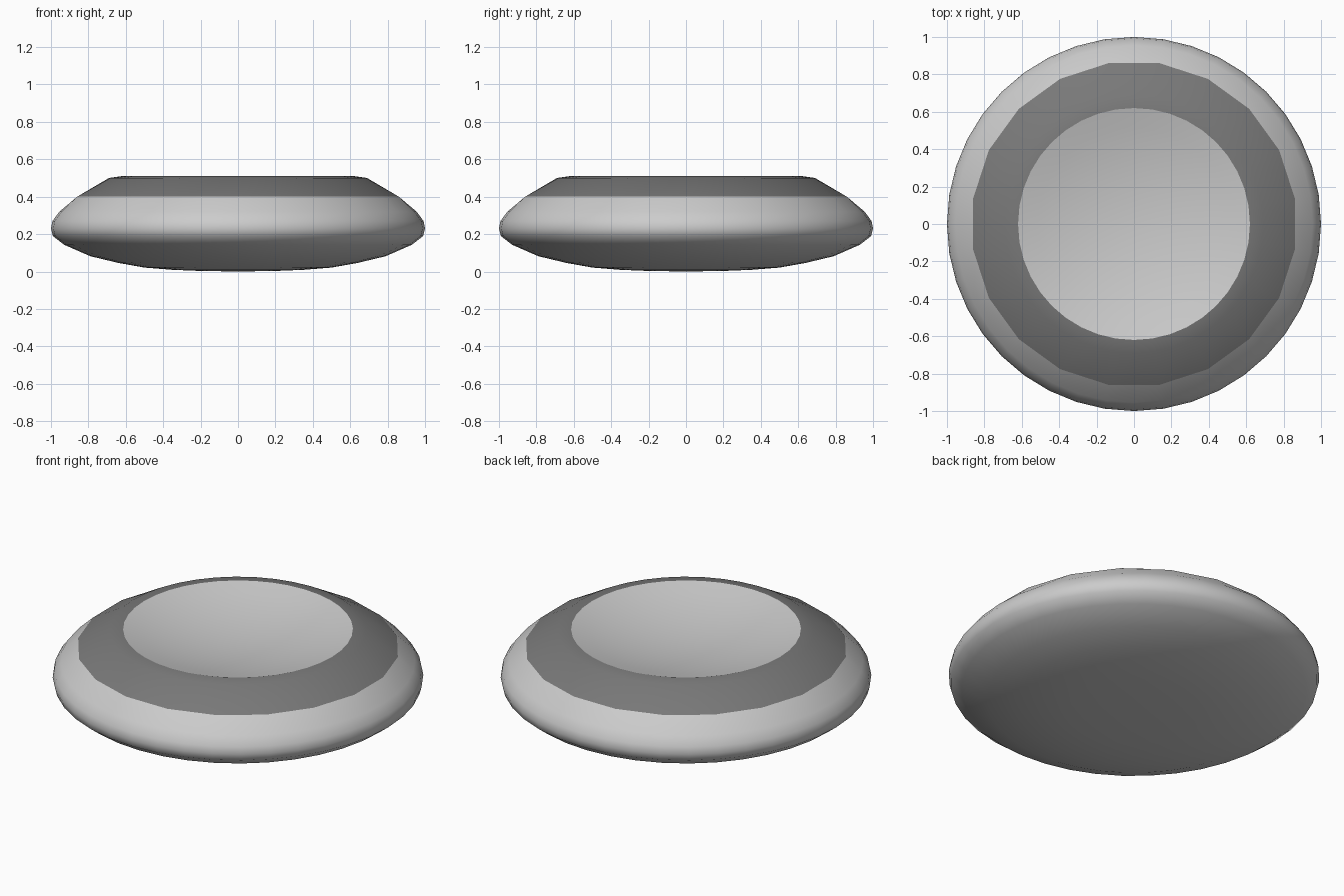
import bpy, bmesh, math

if "Cube" in bpy.data.objects:
    bpy.data.objects.remove(bpy.data.objects["Cube"])

SIDES = 40
STEP = 2 * math.pi / SIDES


def lathe(name, profile, angle):
    """Spin (radius, z, coarse) points; coarse rings have every other corner
    pulled onto the chord so they read as half as many sides."""
    bm = bmesh.new()
    rings = []
    for r, z, *coarse in profile:
        ring = []
        for i in range(SIDES if r > 0 else 1):
            q = r
            if coarse:
                q = r if i % 2 == 0 else r / math.cos(STEP)
            ring.append(bm.verts.new((q * math.cos(i * STEP), q * math.sin(i * STEP), z)))
        rings.append(ring)
    for a, b in zip(rings, rings[1:]):
        for i in range(SIDES):
            j = (i + 1) % SIDES
            if len(a) == 1:
                bm.faces.new((a[0], b[j], b[i]))
            elif len(b) == 1:
                bm.faces.new((a[i], a[j], b[0]))
            else:
                bm.faces.new((a[i], a[j], b[j], b[i]))
    mesh = bpy.data.meshes.new(name)
    bm.to_mesh(mesh)
    bm.free()
    ob = bpy.data.objects.new(name, mesh)
    bpy.context.collection.objects.link(ob)
    bpy.ops.object.select_all(action='DESELECT')
    ob.select_set(True)
    bpy.context.view_layer.objects.active = ob
    bpy.ops.object.shade_smooth_by_angle(angle=math.radians(angle))
    return ob


# Rounded lower body
lathe("body", [(0, 0), (0.2, 0.003), (0.35, 0.009), (0.50, 0.021), (0.64, 0.046),
               (0.79, 0.082), (0.93, 0.143), (0.99, 0.19), (1.0, 0.23),
               (0.992, 0.27), (0.955, 0.32), (0.86, 0.40, True)], 60)

# Dark sloping collar
collar = lathe("collar", [(0.86, 0.40, True), (0.69, 0.50), (0.62, 0.51)], 60)
mat = bpy.data.materials.new("dark_grey")
mat.diffuse_color = (0.19, 0.19, 0.19, 1)
mat.use_nodes = True
mat.node_tree.nodes["Principled BSDF"].inputs["Base Color"].default_value = mat.diffuse_color
collar.data.materials.append(mat)

# Dished top panel
DEPTH = 0.09
lathe("top_panel", [(0.62 * k / 6, 0.51 - DEPTH * (1 - (k / 6) ** 2)) for k in range(6, -1, -1)], 30)
